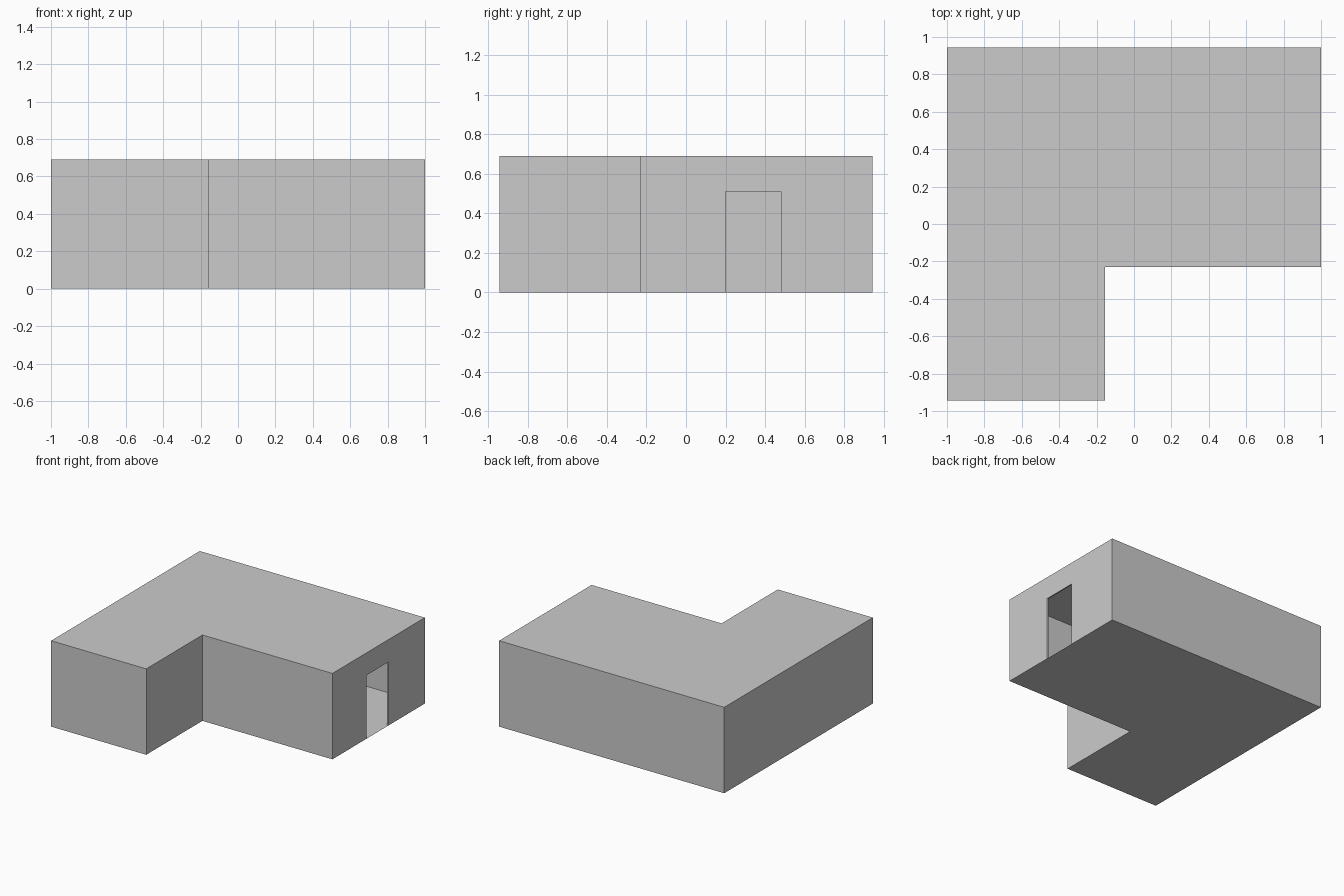
import bpy
import bmesh

if "Cube" in bpy.data.objects:
    bpy.data.objects.remove(bpy.data.objects["Cube"])

H = 0.69
X0, X1, XN = -1.0, 1.0, -0.155
Y0, Y1, YN = -0.943, 0.943, -0.23
D0, D1, DH = 0.20, 0.48, 0.51   # door opening
REVEAL = 0.01

# L-shaped footprint, counter-clockwise; the edge from index 3 to 4 holds the door
plan = [(X0, Y0), (XN, Y0), (XN, YN), (X1, YN), (X1, Y1), (X0, Y1)]

bm = bmesh.new()
low = [bm.verts.new((x, y, 0)) for x, y in plan]
high = [bm.verts.new((x, y, H)) for x, y in plan]

# Roof
bm.faces.new(high)

# Doorway corners, and the wall around them
door = [bm.verts.new((X1, y, z)) for y, z in ((D0, 0), (D0, DH), (D1, DH), (D1, 0))]
bm.faces.new([low[3], *door, low[4], high[4], high[3]])

# Floor, sharing the threshold edge
bm.faces.new([low[5], low[4], door[3], door[0], low[3], low[2], low[1], low[0]])

# Plain walls
for i in range(6):
    j = (i + 1) % 6
    if i != 3:
        bm.faces.new([low[i], low[j], high[j], high[i]])

# Thin door reveal turned into the wall
inner = [bm.verts.new((X1 - REVEAL, v.co.y, v.co.z)) for v in door]
for i in range(3):
    bm.faces.new([door[i + 1], door[i], inner[i], inner[i + 1]])

mesh = bpy.data.meshes.new("building_shell")
bm.to_mesh(mesh)
bm.free()
shell = bpy.data.objects.new("building_shell", mesh)
bpy.context.collection.objects.link(shell)
